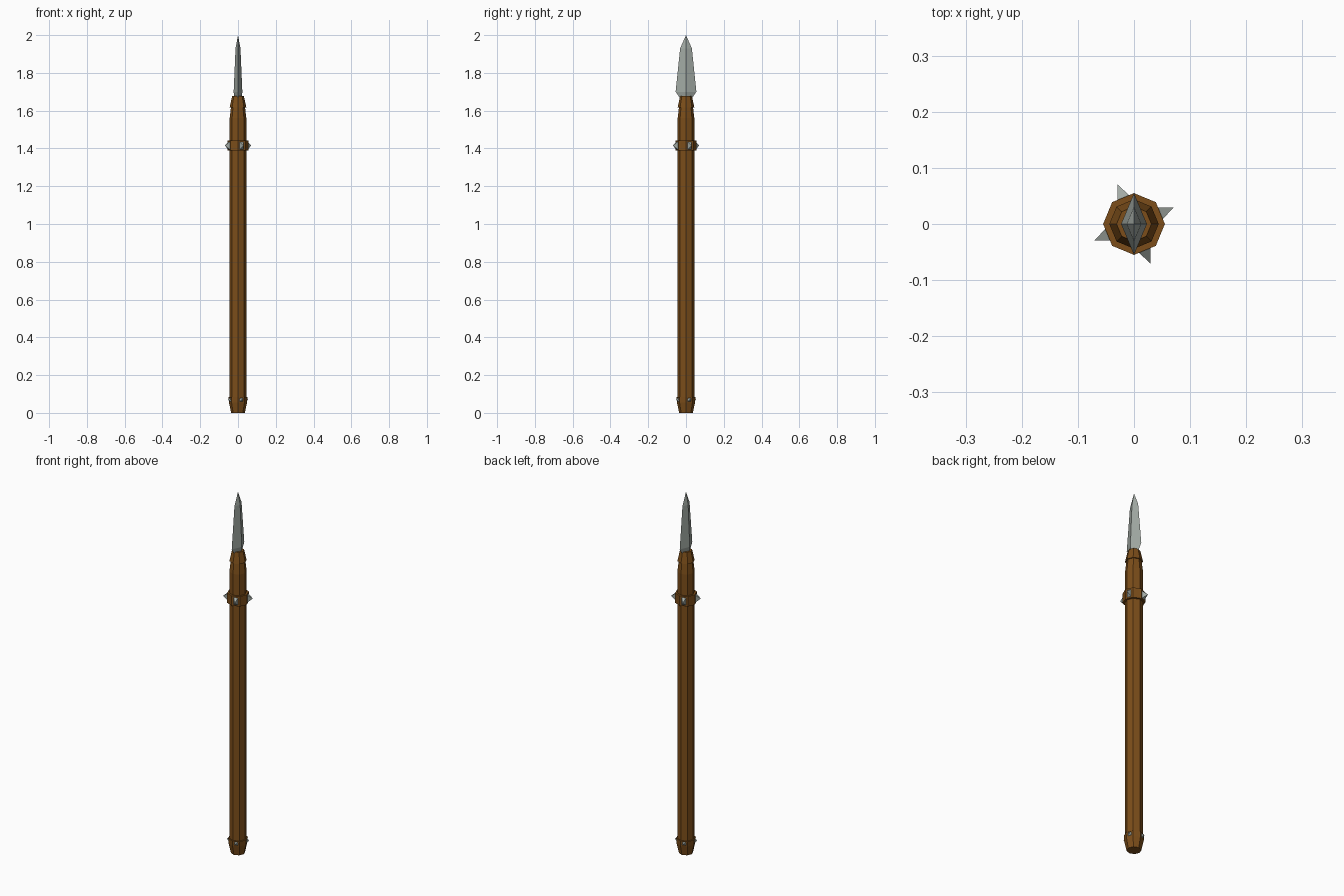
import bpy, bmesh, math
from mathutils import Vector

if "Cube" in bpy.data.objects:
    bpy.data.objects.remove(bpy.data.objects["Cube"])


def material(name, rgb):
    m = bpy.data.materials.new(name)
    m.diffuse_color = (*rgb, 1)
    m.use_nodes = True
    m.node_tree.nodes["Principled BSDF"].inputs["Base Color"].default_value = m.diffuse_color
    return m


wood = material("wood", (0.20, 0.075, 0.010))
steel = material("steel", (0.36, 0.40, 0.37))


def finish(name, bm, mat):
    bmesh.ops.remove_doubles(bm, verts=bm.verts, dist=1e-5)
    bmesh.ops.recalc_face_normals(bm, faces=bm.faces)
    me = bpy.data.meshes.new(name)
    bm.to_mesh(me)
    bm.free()
    me.materials.append(mat)
    ob = bpy.data.objects.new(name, me)
    bpy.context.collection.objects.link(ob)
    return ob


def loft(name, rings, sides, mat):
    """Skin stacked rings given as (x radius, y radius, z), capped at both ends."""
    bm = bmesh.new()
    loops = []
    for rx, ry, z in rings:
        loops.append([bm.verts.new((rx * math.cos(a), ry * math.sin(a), z))
                      for a in (i * math.tau / sides for i in range(sides))])
    for lo, hi in zip(loops, loops[1:]):
        for i in range(sides):
            j = (i + 1) % sides
            bm.faces.new((lo[i], lo[j], hi[j], hi[i]))
    bm.faces.new(loops[0][::-1])
    bm.faces.new(loops[-1])
    return finish(name, bm, mat)


def turned(name, profile):
    return loft(name, [(r, r, z) for r, z in profile], 8, wood)


def studs(name, z, base_r, tip_r, half_w, half_h):
    """Four pyramids centred on alternate faces of an octagonal band."""
    bm = bmesh.new()
    for k in range(4):
        a = math.radians(22.5 + 90 * k)
        n = Vector((math.cos(a), math.sin(a), 0))
        t = Vector((-math.sin(a), math.cos(a), 0)) * half_w
        up = Vector((0, 0, half_h))
        c = n * base_r + Vector((0, 0, z))
        base = [bm.verts.new(c + o) for o in (-t - up, t - up, t + up, -t + up)]
        tip = bm.verts.new(n * tip_r + Vector((0, 0, z)))
        bm.faces.new(base)
        for i in range(4):
            bm.faces.new((base[i], base[(i + 1) % 4], tip))
    finish(name, bm, steel)


# Octagonal wooden pole with a narrowed neck
turned("shaft", [(0.036, 0.02), (0.044, 0.06), (0.044, 1.56), (0.036, 1.63)])

# Wooden fittings: butt cap, upper band and blade socket
turned("butt_cap", [(0.036, 0), (0.048, 0.055), (0.050, 0.083), (0.044, 0.083)])
turned("upper_band", [(0.055, 1.388), (0.055, 1.443)])
turned("blade_socket", [(0.044, 1.618), (0.031, 1.677)])

# Steel studs on the band and the butt cap
studs("band_spikes", 1.415, 0.048, 0.0765, 0.0125, 0.022)
studs("butt_studs", 0.07, 0.044, 0.057, 0.010, 0.010)

# Diamond-section blade, broad across y
loft("blade", [(0.020, 0.033, 1.668), (0.023, 0.055, 1.70),
               (0.013, 0.031, 1.93), (0.0, 0.0, 2.0)], 4, steel)
